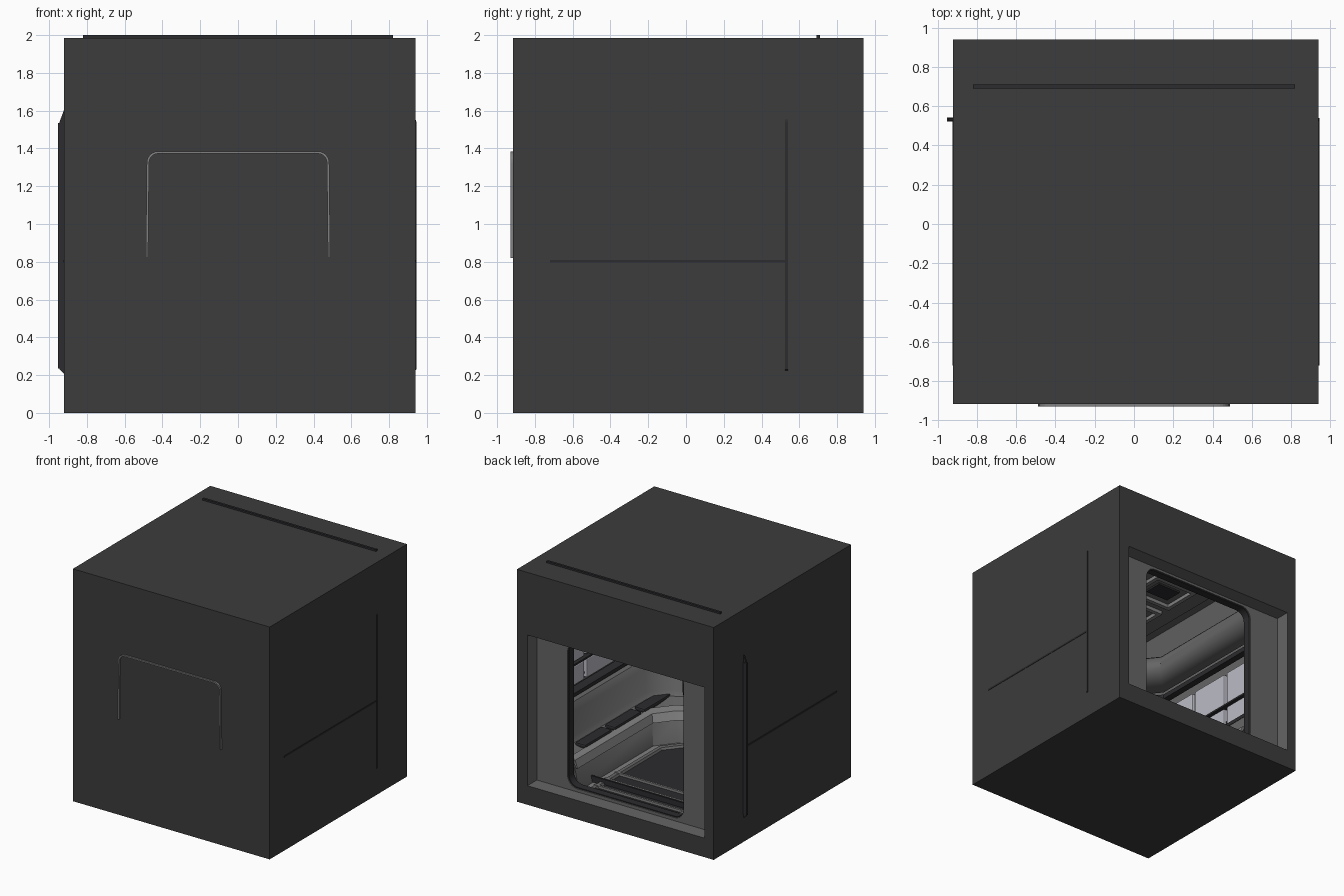
import bpy, bmesh, math
from mathutils import Vector

if "Cube" in bpy.data.objects:
    bpy.data.objects.remove(bpy.data.objects["Cube"])

def mat(name, v):
    m = bpy.data.materials.new(name)
    m.diffuse_color = (*v, 1)
    m.use_nodes = True
    m.node_tree.nodes["Principled BSDF"].inputs["Base Color"].default_value = m.diffuse_color
    return m

SHELL = mat("dark_shell", (.045, .045, .045))
GREY = mat("mid_grey", (.13, .13, .13))
TRIM = mat("trim_grey", (.22, .22, .225))
DARK = mat("near_black", (.025, .025, .028))
PALE = mat("pale_panel", (.50, .50, .56))

def finish(name, bm, m, smooth=False, recalc=True):
    if recalc:
        bmesh.ops.recalc_face_normals(bm, faces=bm.faces[:])
    me = bpy.data.meshes.new(name)
    bm.to_mesh(me)
    bm.free()
    ob = bpy.data.objects.new(name, me)
    bpy.context.collection.objects.link(ob)
    me.materials.append(m)
    if smooth:
        bpy.ops.object.select_all(action='DESELECT')
        ob.select_set(True)
        bpy.context.view_layer.objects.active = ob
        bpy.ops.object.shade_smooth_by_angle(angle=math.radians(35))
    return ob

def loft(name, rows, m, close_rows=False, close_pts=False, smooth=False):
    bm = bmesh.new()
    vs = [[bm.verts.new(p) for p in r] for r in rows]
    nr, n = len(rows), len(rows[0])
    for i in range(nr if close_rows else nr - 1):
        a, b = vs[i], vs[(i + 1) % nr]
        for j in range(n if close_pts else n - 1):
            k = (j + 1) % n
            bm.faces.new((a[j], a[k], b[k], b[j]))
    if not close_pts and close_rows:
        bm.faces.new([r[0] for r in vs])
        bm.faces.new([r[-1] for r in vs])
    return finish(name, bm, m, smooth)

def ring(name, outer, inner, y0, y1, m, closed=True, smooth=False):
    """Frame between two matching xz outlines, from y0 to y1."""
    rows = [[(x, y, z) for x, z in o] for o, y in
            ((outer, y0), (outer, y1), (inner, y1), (inner, y0))]
    return loft(name, rows, m, True, closed, smooth)

def box(name, lo, hi, m, bevel=0):
    bm = bmesh.new()
    bmesh.ops.create_cube(bm, size=1)
    for v in bm.verts:
        v.co = Vector([(a + b) / 2 + c * (b - a) for a, b, c in zip(lo, hi, v.co)])
    if bevel:
        bmesh.ops.bevel(bm, geom=bm.edges[:], offset=bevel, segments=2,
                        affect='EDGES', profile=.5)
    return finish(name, bm, m)

def rrect(x0, x1, z0, z1, r, n=6):
    pts = []
    for i, (cx, cz) in enumerate(((x1 - r, z1 - r), (x0 + r, z1 - r),
                                  (x0 + r, z0 + r), (x1 - r, z0 + r))):
        for k in range(n + 1):
            a = math.pi / 2 * (i + k / n)
            pts.append((cx + r * math.cos(a), cz + r * math.sin(a)))
    return pts

def rect(x0, x1, z0, z1):
    return [(x1, z1), (x0, z1), (x0, z0), (x1, z0)]

def mirror(pts):
    return pts + [(-x, z) for x, z in reversed(pts)]

# Outer shell: five sides, open at the back
bm = bmesh.new()
bmesh.ops.create_cube(bm, size=1)
bmesh.ops.delete(bm, geom=[f for f in bm.faces if f.normal.y > .5], context='FACES')
for v in bm.verts:
    v.co = Vector((.01 + v.co.x * 1.86, .0125 + v.co.y * 1.855, (v.co.z + .5) * 1.985))
finish("outer_shell", bm, SHELL, recalc=False)

# Back wall, recess lining and rounded doorway
OPEN = (-.835, .84, .163, 1.45)
loft("back_wall", [[(x, .94, z) for x, z in o] for o in
     (rect(-.92, .94, 0, 1.985), rect(*OPEN))], SHELL, close_pts=True)
loft("recess_lining", [[(x, y, z) for x, z in rect(*OPEN)] for y in (.94, .813)],
     GREY, close_pts=True)
DOOR = (-.55, .55, .19, 1.43)
ring("doorway_panel", rrect(*OPEN, .001), rrect(*DOOR, .09), .79, .813, GREY)
ring("doorway_seal", rrect(-.565, .565, .175, 1.44, .1), rrect(-.542, .542, .198, 1.422, .085),
     .74, .805, DARK, smooth=True)

# Chamfered room lining and its front wall
prof = mirror([(.60, .10), (.84, .12), (.915, .26), (.915, 1.52), (.80, 1.93), (.4, 1.95)])
inner = [(x * .985, 1 + (z - 1) * .985) for x, z in prof]
ring("room_lining", prof, inner, -.90, .79, GREY)
box("front_wall", (-.915, -.905, .1), (.915, -.885, 1.95), GREY)

# Bulkhead frames whose outer edges break through the shell
ring("roof_frame", rect(-.82, .82, 1.46, 2.0), rect(-.74, .74, 1.47, 1.90), .69, .71, DARK)
rib = mirror([(.84, .13), (.945, .23), (.945, 1.54), (.80, 1.93)])
ring("side_frame", rib, [(x * .93, 1 + (z - 1) * .94) for x, z in rib], .525, .54, DARK)
box("left_frame_edge", (-.952, .522, .235), (-.90, .543, 1.535), DARK)
for s, n in ((1, "right"), (-1, "left")):
    c = .005 if s > 0 else 0
    x = sorted((s * .88, s * (.938 + c) if s > 0 else -.925))
    box(n + "_wall_rail", (x[0], -.72, .795), (x[1], .535, .81), DARK)

# Front window with an arch that breaks through the front wall
def arch(w, top, r):
    a = [math.pi / 2 * k / 6 for k in range(7)]
    return [(w + .005, .82)] + [(w - r + r * math.cos(t), top - r + r * math.sin(t)) for t in a] \
        + [(-w + r - r * math.sin(t), top - r + r * math.cos(t)) for t in a] + [(-w - .005, .82)]
ring("front_arch", arch(.483, 1.385, .06), arch(.471, 1.373, .05), -.93, -.86, TRIM, False)
ring("window_frame", rrect(-.47, .47, .82, 1.375, .06), rrect(-.41, .41, .88, 1.315, .05),
     -.89, -.85, TRIM, smooth=True)
box("window_pane", (-.42, -.885, .87), (.42, -.875, 1.33), DARK)

# U-shaped benches and ceiling cove: a profile swept along a chamfered U path
def u_path(d, z, back=.72):
    w, b, c = .905 - d, .88 - d, .2
    half = [(w, back), (w, -b + c), (w - c * .6, -b + c * .25), (w - c, -b)]
    return [(x, y, z) for x, y in half] + [(-x, y, z) for x, y in reversed(half)]

def sweep(name, profile, m, smooth=True):
    return loft(name, [u_path(d, z) for d, z in profile], m, True, False, smooth)

sweep("bench", [(0, .12), (.40, .12), (.36, .30), (.33, .35), (.19, .39), (.165, .43),
                (.14, .62), (.11, .68), (.05, .71), (0, .71)], GREY)
sweep("bench_trim", [(.30, .355), (.345, .355), (.37, .31), (.385, .31), (.36, .375), (.30, .385)],
      TRIM)
sweep("bench_top_rail", [(.02, .70), (.09, .70), (.09, .73), (.02, .74)], DARK)
circ = [(.20 + .13 * math.cos(a), 1.45 + .13 * math.sin(a))
        for a in [2 * math.pi * k / 20 for k in range(20)]]
sweep("ceiling_cove", circ, GREY)
sweep("cove_rail", [(.05, 1.30), (.13, 1.28), (.13, 1.32), (.05, 1.34)], DARK)

# Pale wall panels, dark seams and seat pads on both sides
for s, n in ((1, "right"), (-1, "left")):
    for i in range(3):
        y = -.66 + i * .40
        for j, (z0, z1) in enumerate(((.76, .93), (.96, 1.25))):
            x = sorted((s * .86, s * .91))
            box(f"{n}_wall_panel_{i}_{j}", (x[0], y, z0), (x[1], y + .37, z1), PALE, .012)
        x = sorted((s * .60, s * .70))
        box(f"{n}_seat_pad_{i}", (x[0], y, .37), (x[1], y + .36, .405), DARK, .012)
    x = sorted((s * .845, s * .90))
    box(n + "_wall_seam", (x[0], -.68, .937), (x[1], .53, .952), DARK)

# Floor with dark pad and cross strips
box("floor", (-.88, -.88, .10), (.88, .79, .125), TRIM)
pad = [(.40, .66), (.40, -.24), (.27, -.40)]
pad = mirror(pad)
loft("floor_border", [[(x * k, y * k, z) for x, y in pad] for k, z in
     ((1.12, .12), (1.08, .155), (1, .155), (.97, .135))], GREY, close_pts=True)
bm = bmesh.new()
bm.faces.new([bm.verts.new((x, y, .138)) for x, y in pad])
finish("floor_pad", bm, DARK)
for i in range(3):
    y = .60 - i * .14
    box(f"floor_strip_{i}", (-.44, y, .13), (.44, y + .018, .158), TRIM)

# Square ports on the front bench
for s, n in ((1, "right"), (-1, "left")):
    c = s * .40
    ring(n + "_port_frame", rrect(c - .10, c + .10, .40, .62, .035),
         rrect(c - .06, c + .06, .44, .58, .025), -.76, -.67, DARK, smooth=True)
    box(n + "_port_glass", (c - .03, -.74, .47), (c + .03, -.68, .55), TRIM, .01)

# Ceiling panel, light bars and struts
box("ceiling_panel", (-.66, -.7, 1.86), (.66, .68, 1.90), GREY)
for i, y in enumerate((-.60, -.16, .28)):
    for s, n in ((1, "right"), (-1, "left")):
        x0, x1 = sorted((s * .08, s * .50))
        fr = [(x0, y), (x1, y), (x1, y + .36), (x0, y + .36)]
        g = .035
        ins = [(x0 + g, y + g), (x1 - g, y + g), (x1 - g, y + .36 - g), (x0 + g, y + .36 - g)]
        loft(f"{n}_ceiling_frame_{i}", [[(a, b, z) for a, b in o] for o, z in
             ((fr, 1.87), (fr, 1.83), (ins, 1.83), (ins, 1.87))], TRIM, True, True)
        box(f"{n}_ceiling_light_{i}", (x0 + .1, y + .1, 1.845), (x1 - .1, y + .26, 1.865), DARK)
